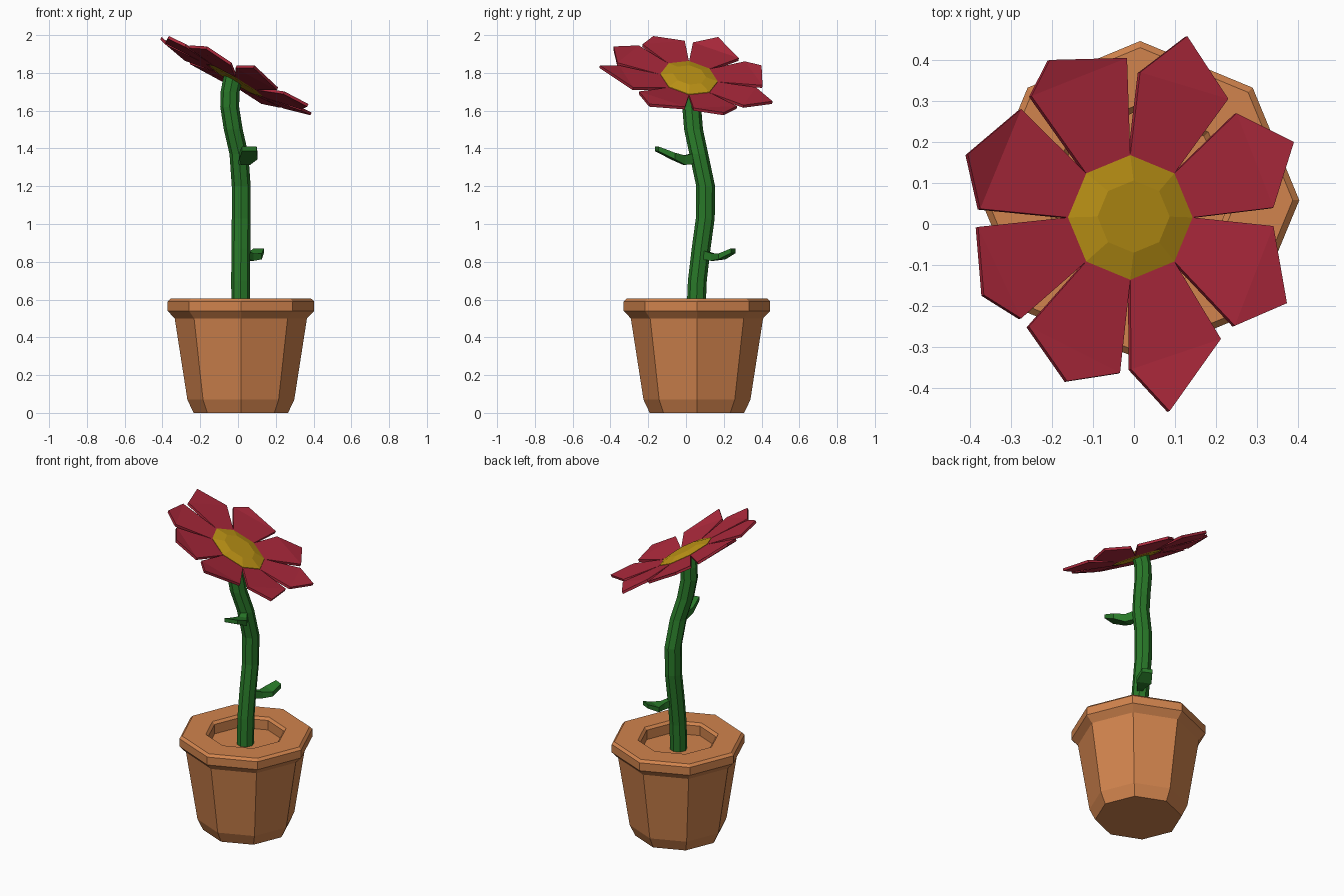
import bpy, bmesh, math
from mathutils import Vector

if "Cube" in bpy.data.objects:
    bpy.data.objects.remove(bpy.data.objects["Cube"])


def material(name, rgb):
    m = bpy.data.materials.new(name)
    m.diffuse_color = (*rgb, 1)
    m.use_nodes = True
    m.node_tree.nodes["Principled BSDF"].inputs["Base Color"].default_value = m.diffuse_color
    return m


CLAY = material("terracotta", (0.64, 0.23, 0.075))
GREEN = material("green", (0.022, 0.19, 0.022))
RED = material("petal_red", (0.42, 0.022, 0.045))
GOLD = material("gold", (0.52, 0.30, 0.008))


def finish(name, bm, mat):
    bmesh.ops.recalc_face_normals(bm, faces=bm.faces)
    me = bpy.data.meshes.new(name)
    bm.to_mesh(me)
    bm.free()
    me.materials.append(mat)
    ob = bpy.data.objects.new(name, me)
    bpy.context.collection.objects.link(ob)
    return ob


def loft(name, rings, mat):
    """Skin a list of equal-length point rings and cap both ends."""
    bm = bmesh.new()
    vs = [[bm.verts.new(p) for p in r] for r in rings]
    n = len(vs[0])
    for a, b in zip(vs, vs[1:]):
        for i in range(n):
            j = (i + 1) % n
            bm.faces.new((a[i], a[j], b[j], b[i]))
    bm.faces.new(vs[0])
    bm.faces.new(vs[-1])
    return finish(name, bm, mat)


def octagon(x, y, z, r, slope=(0, 0)):
    pts = []
    for i in range(8):
        dx, dy = r * math.cos(i * math.pi / 4), r * math.sin(i * math.pi / 4)
        pts.append((x + dx, y + dy, z + slope[0] * dx + slope[1] * dy))
    return pts


# Pot with rim and recessed floor
POT = [(0.25, 0), (0.283, 0.07), (0.35, 0.50), (0.388, 0.54), (0.388, 0.59),
       (0.372, 0.605), (0.235, 0.605), (0.22, 0.59), (0.22, 0.53)]
loft("pot", [octagon(0.015, 0.058, z, r) for r, z in POT], CLAY)

# Curved stem
STEM = [(0.015, 0.053, 0.53), (0.014, 0.06, 0.70), (0.015, 0.08, 0.87),
        (0.017, 0.102, 1.03), (0.017, 0.104, 1.20), (0.005, 0.068, 1.37),
        (-0.025, 0.04, 1.50), (-0.044, 0.03, 1.62), (-0.042, 0.03, 1.70)]
rings = [octagon(x, y, z, 0.05) for x, y, z in STEM]
rings.append(octagon(-0.028, 0.028, 1.765, 0.048, (-0.4, -0.1)))
loft("stem", rings, GREEN)


# Two small leaves: path points with half width and thickness
def leaf(name, path):
    pts = [Vector(p[:3]) for p in path]
    d = pts[-1] - pts[0]
    side = Vector((-d.y, d.x, 0)).normalized()
    up = Vector((0, 0, 1))
    loft(name, [[p + side * w * s + up * t / 2 * u
                 for s, u in ((1, 1), (-1, 1), (-1, -1), (1, -1))]
                for p, (_, _, _, w, t) in zip(pts, path)], GREEN)


leaf("lower_leaf", [(0.03, 0.08, 0.84, 0.015, 0.05), (0.065, 0.14, 0.825, 0.02, 0.04),
                    (0.085, 0.19, 0.828, 0.045, 0.03), (0.11, 0.25, 0.858, 0.03, 0.025)])
leaf("upper_leaf", [(0.01, 0.06, 1.35, 0.015, 0.06), (0.04, -0.01, 1.338, 0.025, 0.05),
                    (0.055, -0.07, 1.36, 0.05, 0.035), (0.06, -0.155, 1.398, 0.04, 0.025)])


# Domed flower centre, tilted
def head_z(x, y):
    return 1.772 - 0.58 * x - 0.13 * y


CX, CY, R, SL = -0.009, 0.016, 0.152, (-0.58, -0.13)
Z0 = head_z(CX, CY)
loft("flower_centre", [octagon(CX, CY, Z0 - 0.025, R * 0.8, SL),
                       octagon(CX, CY, Z0 - 0.018, R, SL),
                       octagon(CX, CY, Z0, R, SL),
                       octagon(CX + 0.008, CY + 0.002, Z0 + 0.014, 0.088, SL)], GOLD)

# Eight petals: start corner, raised tip with its height, end corner
PETALS = [
    (0.34, 0.04, 0.39, 0.20, 1.59, 0.25, 0.27),
    (0.23, 0.305, 0.13, 0.458, 1.65, 0.015, 0.37),
    (-0.017, 0.405, -0.205, 0.40, 1.84, -0.25, 0.312),
    (-0.275, 0.28, -0.405, 0.17, 1.99, -0.375, 0.037),
    (-0.38, -0.007, -0.366, -0.173, 1.995, -0.275, -0.23),
    (-0.256, -0.25, -0.163, -0.383, 1.94, -0.034, -0.363),
    (-0.007, -0.354, 0.087, -0.456, 1.84, 0.212, -0.28),
    (0.246, -0.248, 0.373, -0.193, 1.635, 0.34, -0.005)]


def petal_z(x, y):
    return 1.785 - 0.485 * x - 0.145 * y


corners = octagon(CX, CY, Z0 - 0.003, R, SL)
drop = Vector((-0.006, -0.002, -0.014))
for i, (px, py, qx, qy, qz, rx, ry) in enumerate(PETALS):
    a, b = Vector(corners[i]), Vector(corners[(i + 1) % 8])
    top = [a, Vector((px, py, petal_z(px, py))), Vector((qx, qy, qz)),
           Vector((rx, ry, petal_z(rx, ry))), b]
    bm = bmesh.new()
    up = [bm.verts.new(p) for p in top]
    low = [bm.verts.new(p + drop) for p in top]
    for v in (up, low):
        bm.faces.new((v[0], v[1], v[3], v[4]))
        bm.faces.new((v[1], v[2], v[3]))
    for k in range(5):
        j = (k + 1) % 5
        bm.faces.new((up[k], up[j], low[j], low[k]))
    finish(f"petal_{i + 1}", bm, RED)
